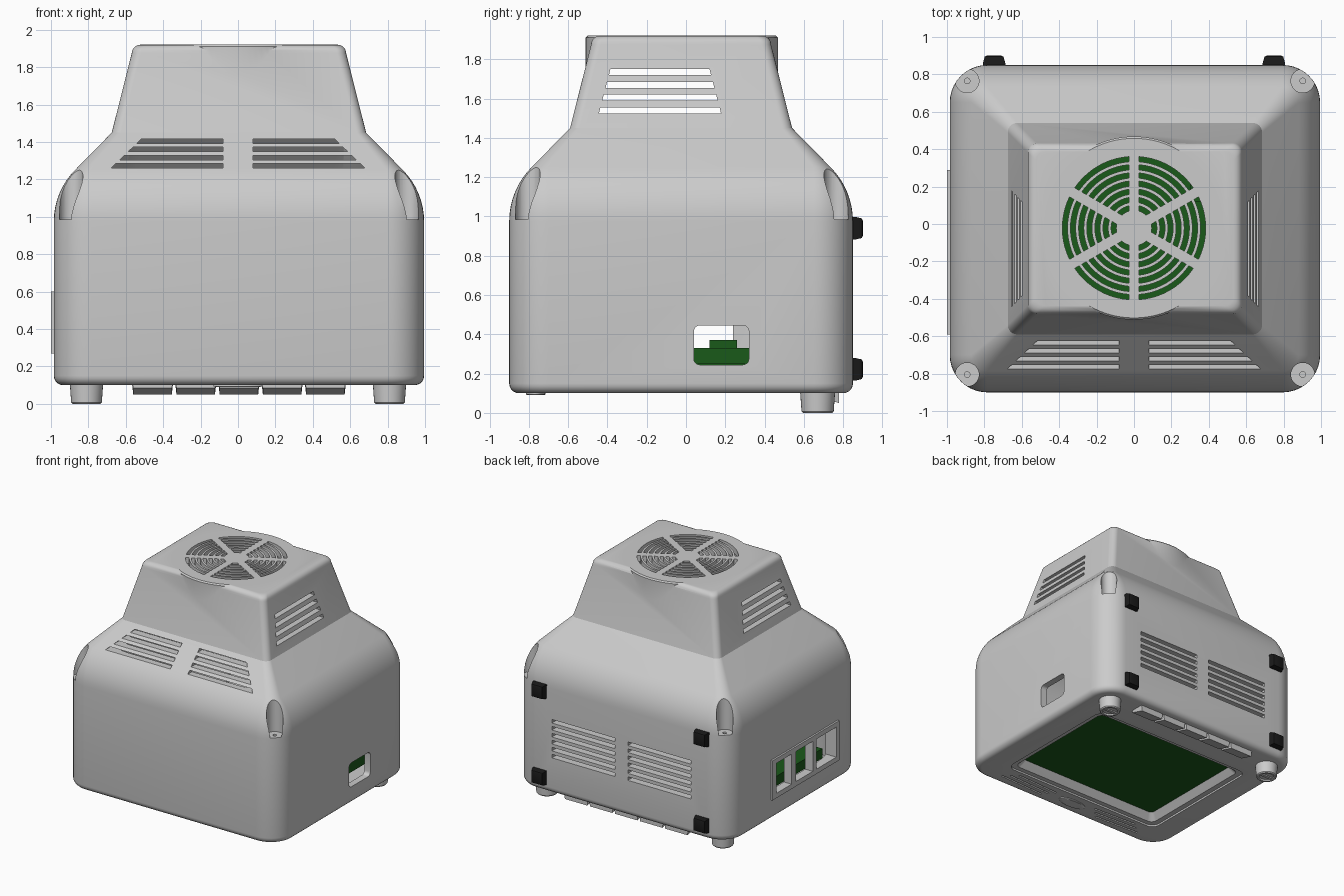
import bpy, bmesh, math
from mathutils import Vector

if "Cube" in bpy.data.objects:
    bpy.data.objects.remove(bpy.data.objects["Cube"])

CX, CY, HX, HY = 0.005, -0.025, 0.99, 0.875     # body centre and half sizes


def material(name, col):
    m = bpy.data.materials.new(name)
    m.diffuse_color = (*col, 1)
    m.use_nodes = True
    m.node_tree.nodes["Principled BSDF"].inputs["Base Color"].default_value = m.diffuse_color
    return m


GREEN = material("board_green", (0.01, 0.1, 0.01))
BLACK = material("hinge_black", (0.01, 0.01, 0.01))


def loft(bm, rings):
    """Closed solid through rings of equal point count."""
    vs = [[bm.verts.new(p) for p in r] for r in rings]
    n = len(vs[0])
    for a, b in zip(vs, vs[1:]):
        for i in range(n):
            bm.faces.new((a[i], a[(i + 1) % n], b[(i + 1) % n], b[i]))
    bm.faces.new(vs[0][::-1])
    bm.faces.new(vs[-1])


def rrect(hx, hy, r, z, cx=CX, cy=CY, n=10):
    pts = []
    for k, (sx, sy) in enumerate([(1, 1), (-1, 1), (-1, -1), (1, -1)]):
        for i in range(n + 1):
            a = math.pi / 2 * (k + i / n)
            pts.append(Vector((cx + sx * (hx - r) + r * math.cos(a),
                               cy + sy * (hy - r) + r * math.sin(a), z)))
    return pts


def circle(cx, cy, r, z, n=32):
    return [Vector((cx + r * math.cos(math.tau * i / n), cy + r * math.sin(math.tau * i / n), z)) for i in range(n)]


def prism(bm, pts, axis, a, b):
    """Extrude 2D points along an axis from a to b."""
    def place(p, t):
        return Vector({'x': (t, p[0], p[1]), 'y': (p[0], t, p[1]), 'z': (p[0], p[1], t)}[axis])
    loft(bm, [[place(p, t) for p in pts] for t in (a, b)])


def rect(a0, a1, b0, b1):
    return [(a0, b0), (a1, b0), (a1, b1), (a0, b1)]


def box(bm, x0, x1, y0, y1, z0, z1):
    prism(bm, rect(x0, x1, y0, y1), 'z', z0, z1)


def finish(name, bm, mat=None, smooth=True):
    bmesh.ops.recalc_face_normals(bm, faces=bm.faces)
    me = bpy.data.meshes.new(name)
    bm.to_mesh(me)
    bm.free()
    ob = bpy.data.objects.new(name, me)
    bpy.context.collection.objects.link(ob)
    if mat:
        me.materials.append(mat)
    if smooth:
        shade(ob)
    return ob


def activate(ob):
    bpy.ops.object.select_all(action='DESELECT')
    ob.select_set(True)
    bpy.context.view_layer.objects.active = ob


def shade(ob):
    activate(ob)
    bpy.ops.object.shade_smooth_by_angle(angle=math.radians(28))


def boolean(ob, bm, op='DIFFERENCE'):
    cutter = finish("cutter", bm, smooth=False)
    cutter.hide_render = True
    activate(ob)
    m = ob.modifiers.new("cut", 'BOOLEAN')
    m.operation, m.solver, m.object = op, 'EXACT', cutter
    bpy.ops.object.modifier_apply(modifier=m.name)
    bpy.data.objects.remove(cutter)


# Body profile: (inset from side, height)
arc = [(0.39 * (1 - math.cos(t)), 0.975 + 0.39 * math.sin(t))
       for t in [math.pi / 4 * i / 8 for i in range(9)]]
bottom = [(0.05 * (1 - math.sin(t)), 0.15 - 0.05 * math.cos(t))
          for t in [math.pi / 2 * i / 5 for i in range(6)]]
top = [(0.417 + 0.045 * (1 - math.cos(t)), 1.875 + 0.045 * math.sin(t))
       for t in [math.pi / 2 * i / 5 for i in range(6)]]
bm = bmesh.new()
loft(bm, [rrect(HX - d, HY - d, max(0.05, 0.2 - d), z) for d, z in bottom + arc + [(0.31, 1.45)] + top])
case = finish("case_shell", bm, smooth=False)

# Round fan housing bulging through the tower faces
bm = bmesh.new()
loft(bm, [circle(0, -0.022, r, z, 96) for r, z in [(0.49, 1.5), (0.49, 1.91), (0.48, 1.92)]])
boolean(case, bm, 'UNION')

# Hollow inside, with thick corners for the screw wells
inner = [(0.0, 0.17)] + arc + [(0.31, 1.44), (0.415, 1.87)]
bm = bmesh.new()
loft(bm, [rrect(HX - d - 0.055, HY - d - 0.055, max(0.06, 0.45 - d * 1.2), z) for d, z in inner])
boolean(case, bm)

# Corner screw wells, screen opening
bm = bmesh.new()
for sx in (-1, 1):
    for y in (0.765, -0.805):
        loft(bm, [circle(CX + sx * 0.897, y, r, z) for r, z in
                  [(0.015, 0.93), (0.015, 0.985), (0.063, 0.985), (0.063, 1.5)]])
loft(bm, [rrect(hx, hy, r, z, 0, -0.09) for hx, hy, r, z in
          [(0.755, 0.57, 0.07, 0.08), (0.755, 0.57, 0.07, 0.115), (0.71, 0.53, 0.05, 0.115), (0.66, 0.48, 0.03, 0.175)]])
# decorative grooves on the screen bezel
for s in (-1, 1):
    for i in range(3):
        y = -0.71 - 0.045 * i
        x0, x1 = 0.2 + 0.04 * i, 0.6 + 0.05 * i
        prism(bm, [(s * x0, y - 0.02), (s * x1, y), (s * x1, y + 0.014), (s * x0, y - 0.006)], 'z', 0.08, 0.112)
boolean(case, bm)

# Vents and ports
bm = bmesh.new()
for s in (-1, 1):                                # front slope vents
    for i in range(4):
        z, e = 1.405 - 0.044 * i, 0.515 + 0.046 * i
        prism(bm, [(s * 0.08, z - 0.012), (s * (e + 0.025), z - 0.012),
                   (s * e, z + 0.012), (s * 0.08, z + 0.012)], 'y', -1.0, -0.5)
    for i in range(6):                           # back vents
        z = 0.705 - 0.058 * i
        prism(bm, rect(s * 0.06, s * 0.64, z - 0.015, z + 0.015), 'y', 0.7, 1.0)
    for i in range(4):                           # tower side vents
        z, g = 1.735 - 0.065 * i, 0.017 * i
        prism(bm, [(-0.392 - g, z - 0.015), (0.127 + g, z - 0.015),
                   (0.12 + g, z + 0.015), (-0.385 - g, z + 0.015)], 'x', s * 0.45, s * 0.85)
for k in range(6):                               # fan grille arcs
    for j in range(7):
        r0 = 0.095 + 0.0435 * j
        r1 = r0 + 0.027
        mid = math.pi / 3 * k
        pts = []
        for r, order in ((r0, range(11)), (r1, range(10, -1, -1))):
            half = math.pi / 6 - math.asin(0.028 / r)
            for i in order:
                a = mid + half * (i / 5 - 1)
                pts.append((r * math.cos(a), -0.022 + r * math.sin(a)))
        prism(bm, pts, 'z', 1.8, 2.0)
port = rrect(0.14, 0.1, 0.03, 0, 0.18, 0.345, 5)
prism(bm, [(p.x, p.y) for p in port], 'x', 0.85, 1.1)


def windows(bm):
    for y0, y1 in [(0.04, 0.24), (-0.24, -0.02), (-0.55, -0.29)]:
        prism(bm, rect(y0, y1, 0.31, 0.56), 'x', -1.1, -0.85)


windows(bm)
boolean(case, bm)
shade(case)

# Raised port frame on the left side
bm = bmesh.new()
box(bm, -1.0, -0.95, -0.59, 0.29, 0.27, 0.6)
frame = finish("port_frame", bm, smooth=False)
bm = bmesh.new()
windows(bm)
boolean(frame, bm)

# Screen and circuit board
bm = bmesh.new()
box(bm, -0.72, 0.72, -0.62, 0.45, 0.172, 0.25)
finish("screen", bm, GREEN, False)
bm = bmesh.new()
box(bm, -0.85, 0.85, -0.58, 0.58, 0.25, 0.33)
box(bm, 0.3, 0.75, 0.12, 0.26, 0.33, 0.37)
finish("circuit_board", bm, GREEN, False)

# Knobs with a slotted recess, and hinges on the back
for s, side in ((-1, "left"), (1, "right")):
    bm = bmesh.new()
    x, y = s * 0.81, 0.67
    loft(bm, [circle(x, y, r, z) for r, z in
              [(0.09, 0.12), (0.082, 0.008), (0.075, 0.0), (0.06, 0.0), (0.055, 0.012)]])
    box(bm, x - 0.055, x + 0.055, y - 0.012, y + 0.012, 0.002, 0.02)
    finish("knob_" + side, bm)
    for z, lvl in ((0.222, "lower"), (0.94, "upper")):
        bm = bmesh.new()
        loft(bm, [[Vector((s * 0.748 + a * w, yy, z + b * h)) for a, b in rect(-1, 1, -1, 1)]
                  for w, h, yy in [(0.06, 0.058, 0.84), (0.06, 0.058, 0.86), (0.05, 0.05, 0.895), (0.04, 0.04, 0.9)]])
        finish(f"hinge_{side}_{lvl}", bm, BLACK)

# Row of five wedge buttons
for i in range(5):
    bm = bmesh.new()
    x = 0.005 + 0.231 * (i - 2)
    loft(bm, [[Vector((x + a * w, yy, z)) for a, yy, z in
               [(-1, 0.66, z0), (1, 0.66, z0), (1, 0.78, z1), (-1, 0.78, z1)]]
              for w, z0, z1 in [(0.111, 0.12, 0.12), (0.103, 0.085, 0.05)]])
    finish(f"button_{i + 1}", bm, None, False)

# Plain oval badge on the bezel
bm = bmesh.new()
loft(bm, [[Vector((p.x * 2.6, p.y - 0.765, z)) for p in circle(0, 0, r, 0)]
          for r, z in [(0.05, 0.11), (0.05, 0.094), (0.045, 0.09)]])
finish("badge_oval", bm)
